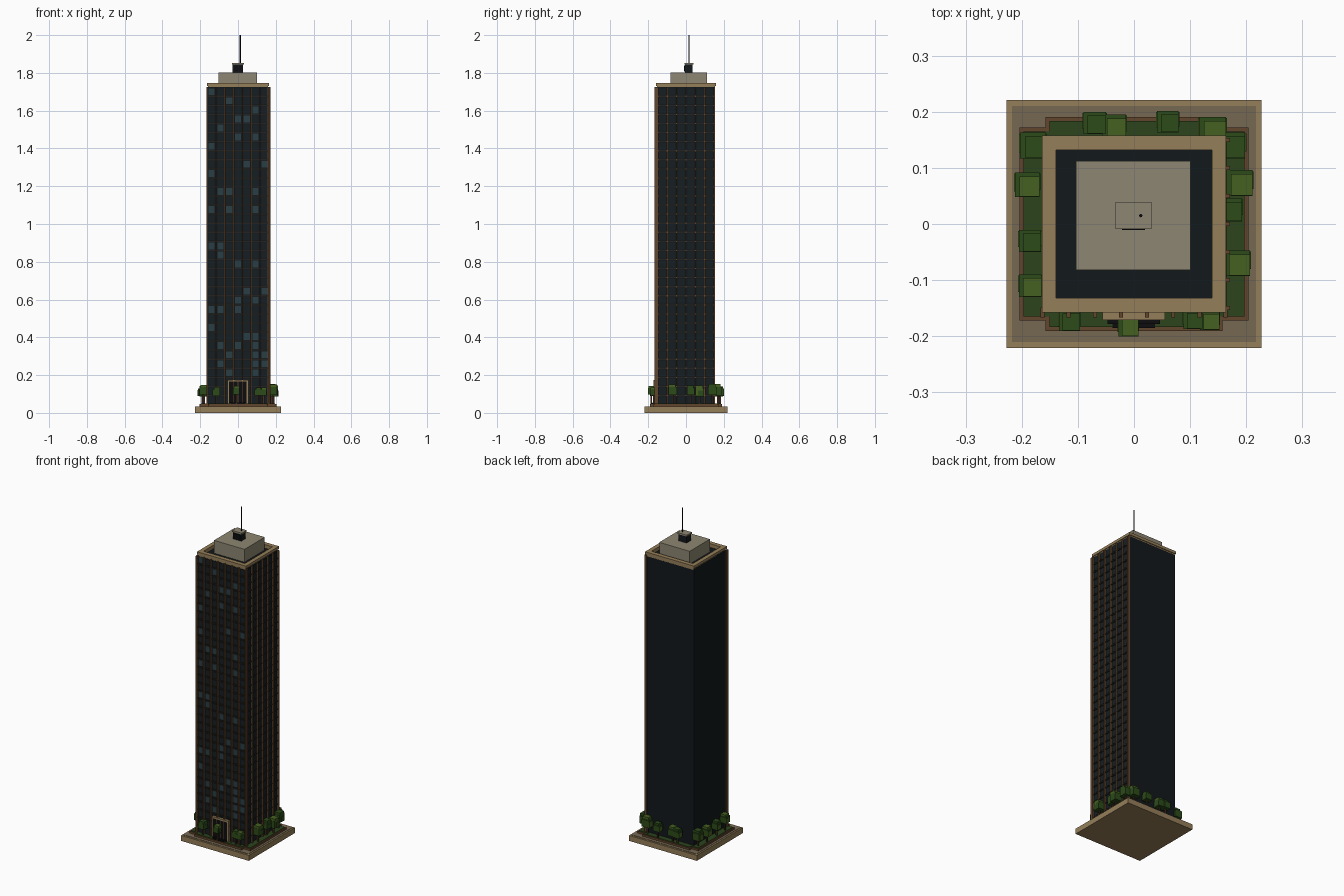
import bpy, bmesh, random
from mathutils import Matrix, Vector

random.seed(4)

def mat(name, r, g, b):
    m = bpy.data.materials.new(name)
    m.diffuse_color = (r, g, b, 1)
    return m

TAN = mat("tan_stone", 0.30, 0.21, 0.10)
PAVE = mat("paving", 0.18, 0.135, 0.085)
BRONZE = mat("bronze", 0.12, 0.06, 0.025)
DARK = mat("dark_glass", 0.006, 0.009, 0.011)
PANE = mat("window_pane", 0.008, 0.013, 0.016)
LIT = mat("light_pane", 0.022, 0.048, 0.06)
FRAME = mat("floor_band", 0.018, 0.017, 0.015)
GREY = mat("warm_grey", 0.27, 0.24, 0.17)
BLACK = mat("black_metal", 0.004, 0.004, 0.005)
LAWN = mat("lawn", 0.025, 0.06, 0.012)
LEAF_A = mat("leaf_dark", 0.025, 0.07, 0.010)
LEAF_B = mat("leaf_light", 0.06, 0.12, 0.015)
TRUNK = mat("bark", 0.06, 0.03, 0.015)

def boxes(name, items, *mats):
    """One object from boxes (x0, x1, y0, y1, z0, z1[, material index])."""
    bm = bmesh.new()
    for it in items:
        x0, x1, y0, y1, z0, z1 = it[:6]
        m = Matrix.Translation(((x0 + x1) / 2, (y0 + y1) / 2, (z0 + z1) / 2)) \
            @ Matrix.Diagonal((x1 - x0, y1 - y0, z1 - z0, 1))
        vs = bmesh.ops.create_cube(bm, size=1, matrix=m)["verts"]
        for f in {f for v in vs for f in v.link_faces}:
            f.material_index = it[6] if len(it) > 6 else 0
    me = bpy.data.meshes.new(name)
    bm.to_mesh(me)
    bm.free()
    for m in mats:
        me.materials.append(m)
    ob = bpy.data.objects.new(name, me)
    bpy.context.collection.objects.link(ob)
    return ob

def sym(x, y, z0, z1):
    return (-x, x, -y, y, z0, z1)

def ring(xo, yo, xi, yi, z0, z1):
    return [(-xo, xo, -yo, -yi, z0, z1), (-xo, xo, yi, yo, z0, z1),
            (-xo, -xi, -yi, yi, z0, z1), (xi, xo, -yi, yi, z0, z1)]

# plaza, planter kerbs and lawn
boxes("plaza_slab", [sym(0.227, 0.221, 0, 0.033)], TAN)
boxes("plaza_paving", [sym(0.217, 0.21, 0.03, 0.035)], PAVE)
boxes("planter_kerb", [sym(0.204, 0.172, 0.034, 0.046), sym(0.158, 0.191, 0.034, 0.0465)], BRONZE)
boxes("planter_lawn", [sym(0.197, 0.165, 0.04, 0.049), sym(0.151, 0.184, 0.04, 0.0495)], LAWN)

# tower shaft
BX, BY, TOP = 0.160, 0.153, 1.724
boxes("tower_shaft", [sym(BX, BY, 0.04, TOP)], DARK)

# window panes on the front and right, some of the front ones light
Z0, FH, FLOORS = 0.044, 0.048, 35
light = ["24 21 17 13 6 4 30", "26 19 13 12 6 2 0", "29 19 17 1 -1", "27 25 11 7 6 2",
         "27 22 8 3", "28 25 19 17 11 7 3 2 1 0 -1", "22 8 1 0"]
light = [{int(k) + 4 for k in s.split()} for s in light]
FX = [-0.163 + 0.0466 * i for i in range(8)]
FY = [-0.150 + 0.05 * i for i in range(7)]
front, right, bands = [], [], []
for k in range(FLOORS):
    z = Z0 + k * FH
    for b in range(7):
        front.append((FX[b] + 0.007, FX[b + 1] - 0.007, -BY - 0.003, -BY + 0.004,
                      z + 0.006, z + 0.042, 1 if k in light[b] else 0))
    for b in range(6):
        right.append((BX - 0.004, BX + 0.003, FY[b] + 0.007, FY[b + 1] - 0.007, z + 0.006, z + 0.042))
    if k:
        bands.append((-BX, BX, -BY - 0.005, -BY + 0.003, z - 0.003, z + 0.003))
        bands.append((BX - 0.003, BX + 0.005, -BY, BY, z - 0.003, z + 0.003))
boxes("front_windows", front, PANE, LIT)
boxes("right_windows", right, PANE)
boxes("floor_bands", bands, FRAME)

# vertical fins
boxes("front_fins", [(x - 0.0035, x + 0.0035, -0.167, -BY + 0.004, 0.04, TOP) for x in FX], BRONZE)
boxes("right_fins", [(BX - 0.004, 0.171, y - 0.0035, y + 0.0035, 0.04, TOP) for y in FY], BRONZE)

# stepped cornice around the sunken roof
boxes("cornice", ring(0.159, 0.153, 0.139, 0.132, 1.719, 1.732)
      + ring(0.164, 0.158, 0.139, 0.132, 1.730, 1.746), TAN)

# rooftop plant rooms and mast
boxes("penthouse", [(-0.103, 0.101, -0.082, 0.112, 1.72, 1.802)], GREY)
boxes("lift_room", [(-0.028, 0.026, -0.006, 0.034, 1.80, 1.847)], DARK)
boxes("lift_room_roof", [(-0.033, 0.031, -0.009, 0.039, 1.844, 1.853)], GREY)
boxes("lift_room_louvre", [(-0.021, 0.020, -0.011, 0, 1.808, 1.838)], BLACK)
bpy.ops.mesh.primitive_cylinder_add(vertices=8, radius=0.003, depth=0.15, location=(0.012, 0.015, 1.925))
mast = bpy.context.object
mast.name = "antenna_mast"
mast.data.materials.append(BLACK)

# entrance portal, doors and steps
boxes("entrance_portal", [(-0.056, -0.047, -0.171, -0.15, 0.04, 0.175),
                          (0.046, 0.055, -0.171, -0.15, 0.04, 0.175),
                          (-0.056, 0.055, -0.171, -0.15, 0.165, 0.175)], TAN)
boxes("entrance_doors", [(-0.047, 0.046, -0.170, -0.15, 0.04, 0.165)], BLACK)
boxes("door_mullions", [(x - 0.0015, x + 0.0015, -0.1715, -0.16, 0.045, 0.165)
                        for x in (-0.023, 0, 0.023)], BRONZE)
boxes("entrance_steps", [(-0.047, 0.046, -0.178, -0.16, 0.04, 0.056),
                         (-0.038, 0.037, -0.185, -0.16, 0.04, 0.052)], BLACK)

# planter trees: trunk with a cluster of blocky leaf masses
spots = [(-0.07, 0.18), (-0.035, 0.174), (0.06, 0.182), (0.14, 0.167), (-0.18, 0.14), (-0.19, 0.07),
         (-0.185, -0.03), (-0.185, -0.11), (0.175, 0.14), (0.188, 0.073), (0.172, 0.025),
         (0.184, -0.07), (-0.115, -0.172), (-0.01, -0.183), (0.105, -0.17), (0.135, -0.172)]
for i, (x, y) in enumerate(spots):
    s = random.uniform(0.85, 1.1) * (0.8 if y < -0.15 else 1)
    h = 0.112 + random.uniform(-0.006, 0.006)
    parts = [(x - 0.004, x + 0.004, y - 0.004, y + 0.004, 0.045, h, 2)]
    for dx, dy, dz, r, t, c in ((0, 0, 0, 0.022, 0.021, 0), (0.004, -0.003, 0.010, 0.018, 0.024, i % 2),
                                (-0.008, 0.004, -0.004, 0.016, 0.016, 1), (0.009, 0.005, -0.006, 0.015, 0.015, 0)):
        c0 = Vector((x + dx * s, y + dy * s, h + dz * s))
        parts.append((c0.x - r * s, c0.x + r * s, c0.y - r * s, c0.y + r * s,
                      c0.z - t * s, c0.z + t * s, c))
    boxes(f"tree_{i + 1}", parts, LEAF_A, LEAF_B, TRUNK)
